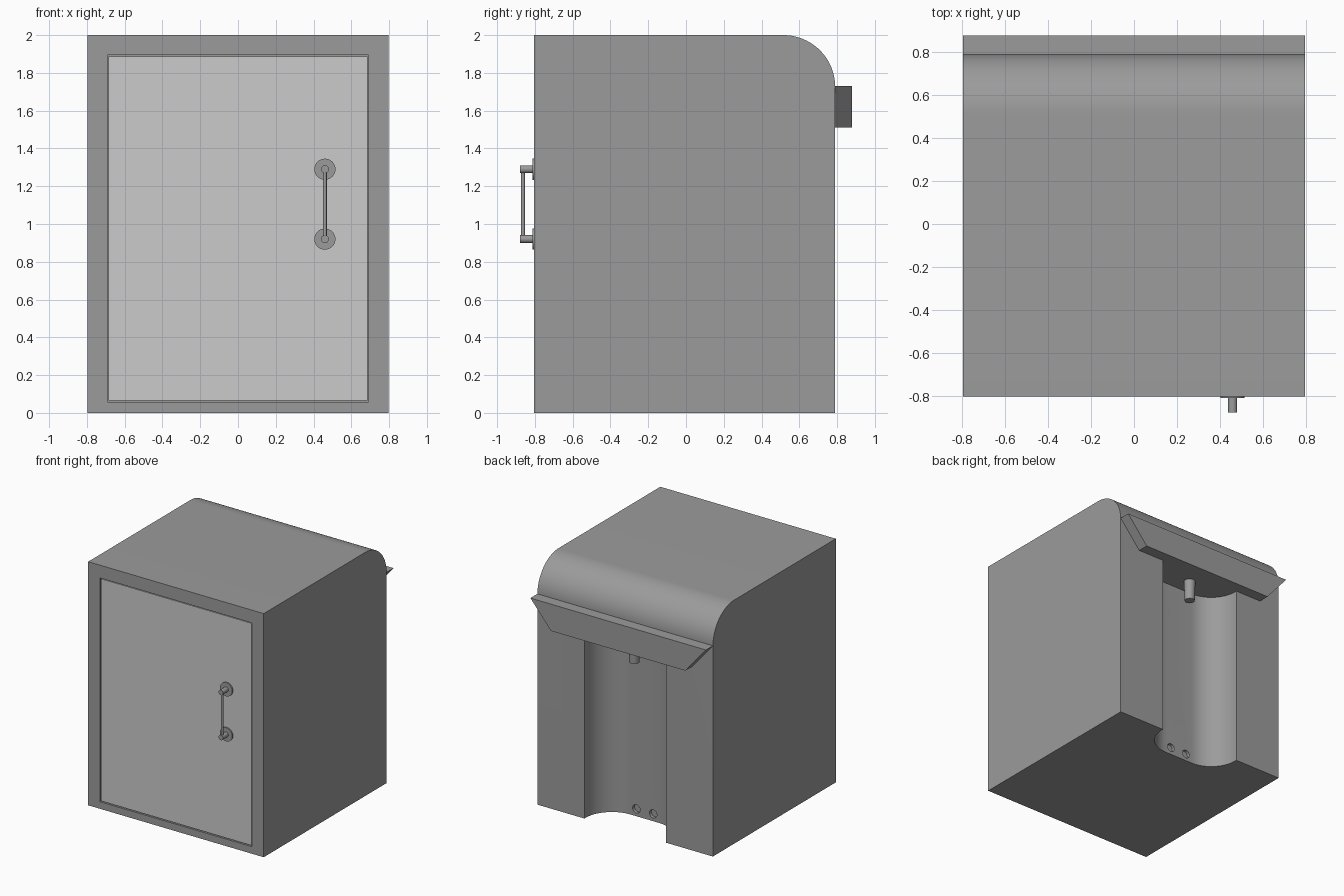
import bpy, bmesh
from math import sin, cos, pi, radians
from mathutils import Vector

if "Cube" in bpy.data.objects:
    bpy.data.objects.remove(bpy.data.objects["Cube"])

W, Y0, Y1 = 0.797, -0.805, 0.79      # body half width, front and back


def material(name, v):
    m = bpy.data.materials.new(name)
    m.diffuse_color = (v, v, v, 1)
    m.use_nodes = True
    m.node_tree.nodes["Principled BSDF"].inputs["Base Color"].default_value = m.diffuse_color
    return m


dark = material("dark_grey", 0.33)
light = material("light_grey", 0.8)


def arc(cx, cy, r, a0, a1, n=20):
    angles = [radians(a0 + (a1 - a0) * i / n) for i in range(n + 1)]
    return [(cx + r * cos(a), cy + r * sin(a)) for a in angles]


def prism(name, points, direction, mat=dark):
    """Extrude a planar outline along a vector."""
    bm = bmesh.new()
    face = bm.faces.new([bm.verts.new(p) for p in points])
    ext = bmesh.ops.extrude_face_region(bm, geom=[face])["geom"]
    verts = [g for g in ext if isinstance(g, bmesh.types.BMVert)]
    bmesh.ops.translate(bm, verts=verts, vec=Vector(direction))
    if face.is_valid and len(bm.faces) < len(points) + 2:
        bm.faces.new([bm.verts[i] for i in range(len(points))])
    bmesh.ops.recalc_face_normals(bm, faces=bm.faces[:])
    mesh = bpy.data.meshes.new(name)
    bm.to_mesh(mesh)
    bm.free()
    ob = bpy.data.objects.new(name, mesh)
    bpy.context.collection.objects.link(ob)
    mesh.materials.append(mat)
    return ob


def box(name, x0, x1, y0, y1, z0, z1, mat=dark):
    outline = [(x0, y0, z0), (x1, y0, z0), (x1, y0, z1), (x0, y0, z1)]
    return prism(name, outline, (0, y1 - y0, 0), mat)


def rod(name, start, end, r0, r1=None, n=32):
    """Cylinder or cone between two points."""
    a, b = Vector(start), Vector(end)
    bpy.ops.mesh.primitive_cone_add(vertices=n, radius1=r0,
                                    radius2=r0 if r1 is None else r1,
                                    depth=(b - a).length, location=(a + b) / 2)
    ob = bpy.context.object
    ob.rotation_euler = (b - a).to_track_quat("Z", "Y").to_euler()
    ob.name = name
    ob.data.materials.append(dark)
    smooth(ob)
    return ob


def select(ob):
    bpy.ops.object.select_all(action="DESELECT")
    ob.select_set(True)
    bpy.context.view_layer.objects.active = ob


def smooth(ob):
    select(ob)
    bpy.ops.object.shade_smooth_by_angle(angle=radians(30))


def cut(ob, cutter):
    cutter.hide_render = True
    select(ob)
    mod = ob.modifiers.new("cut", "BOOLEAN")
    mod.operation, mod.solver, mod.object = "DIFFERENCE", "EXACT", cutter
    bpy.ops.object.modifier_apply(modifier=mod.name)
    bpy.data.objects.remove(cutter, do_unlink=True)


# Cabinet body: side profile with rounded top rear edge
R = 0.275
side = [(Y0, 0), (Y1, 0)] + arc(Y1 - R, 2 - R, R, 0, 90) + [(Y0, 2)]
body = prism("cabinet_body", [(-W, y, z) for y, z in side], (2 * W, 0, 0))

# Rear niche with rounded inner corners
r, flat = 0.24, 0.13
yc = 0.775
niche = ([(-flat - r, 1.0)] + arc(-flat, yc, r, 180, 270)
         + arc(flat, yc, r, 270, 360) + [(flat + r, 1.0)])
cut(body, prism("niche_cutter", [(x, y, -0.1) for x, y in niche], (0, 0, 1.61)))

# Two drain holes low in the niche wall
for x in (-0.076, 0.076):
    cut(body, rod("hole_cutter", (x, 0.51, 0.06), (x, 0.6, 0.06), 0.034))

# Door opening and door panel with a fine gap
cut(body, box("door_cutter", -0.692, 0.692, -1, Y0 + 0.04, 0.058, 1.895))
smooth(body)
box("door", -0.685, 0.685, Y0 + 0.004, Y0 + 0.04, 0.065, 1.888, light)

# Door handle: two mounts joined by a slim bar
HX = 0.46
for label, z in (("lower", 0.92), ("upper", 1.29)):
    rod(label + "_handle_rosette", (HX, -0.8, z), (HX, -0.812, z), 0.056)
    rod(label + "_handle_post", (HX, -0.8, z), (HX, -0.88, z), 0.021)
rod("handle_bar", (HX, -0.863, 0.92), (HX, -0.863, 1.29), 0.01)

# Rear hood: tapered plank above the niche
prism("rear_hood", [(x, Y1 - 0.005, z) for x, z in
                    ((-W, 1.73), (W, 1.73), (0.61, 1.51), (-0.61, 1.51))],
      (0, 0.095, 0))

# Nozzle hanging from the niche ceiling
rod("nozzle", (0, 0.67, 1.52), (0, 0.67, 1.34), 0.045, 0.039)
